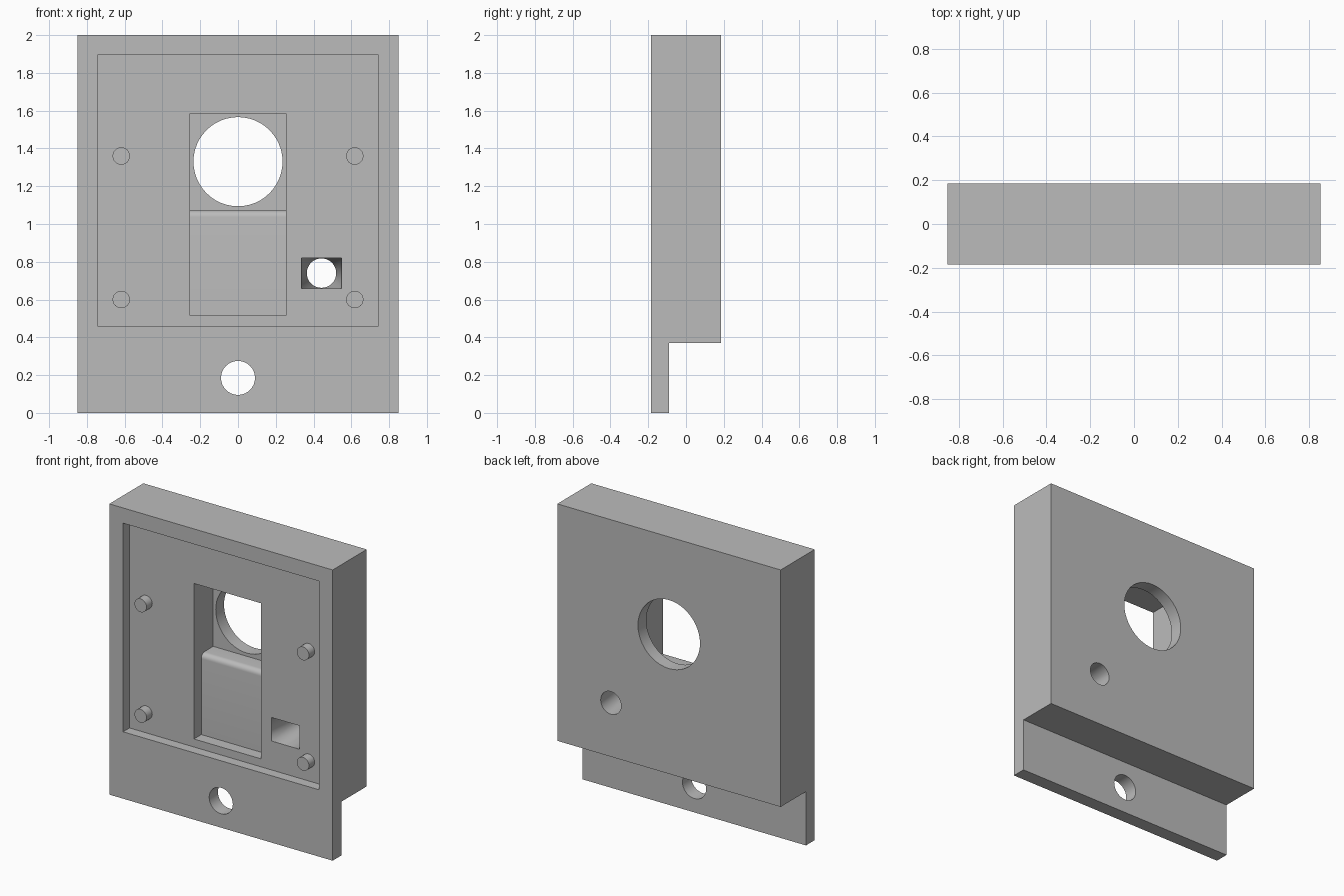
import bpy, bmesh, math

if "Cube" in bpy.data.objects:
    bpy.data.objects.remove(bpy.data.objects["Cube"])

grey = bpy.data.materials.new("plain_grey")
grey.diffuse_color = (0.5, 0.5, 0.5, 1)
grey.use_nodes = True
grey.node_tree.nodes["Principled BSDF"].inputs["Base Color"].default_value = grey.diffuse_color


def loft(name, rings):
    """Closed solid skinned through rings of equal point count."""
    bm = bmesh.new()
    loops = [[bm.verts.new(p) for p in r] for r in rings]
    n = len(loops[0])
    bm.faces.new(loops[0])
    bm.faces.new(loops[-1][::-1])
    for a, b in zip(loops, loops[1:]):
        for i in range(n):
            bm.faces.new((a[i], b[i], b[(i + 1) % n], a[(i + 1) % n]))
    bmesh.ops.remove_doubles(bm, verts=bm.verts, dist=1e-5)
    bmesh.ops.recalc_face_normals(bm, faces=bm.faces)
    me = bpy.data.meshes.new(name)
    bm.to_mesh(me)
    bm.free()
    me.materials.append(grey)
    ob = bpy.data.objects.new(name, me)
    bpy.context.collection.objects.link(ob)
    return ob


def side_profile(name, half_width, yz):
    """Extrude a side outline along x."""
    return loft(name, [[(x, y, z) for y, z in yz] for x in (-half_width, half_width)])


def circle(x, y, z, r, n=32):
    return [(x + r * math.cos(2 * math.pi * i / n), y, z + r * math.sin(2 * math.pi * i / n))
            for i in range(n)]


def cylinder(name, x, z, r, y0, y1, n=32):
    return loft(name, [circle(x, y0, z, r, n), circle(x, y1, z, r, n)])


def rect(cx, y, cz, hx, hz, n=32):
    """Rectangle as n points: each quarter collapses on a corner."""
    pts = []
    for i in range(n):
        q = (i * 4) // n
        pts.append((cx + (hx, -hx, -hx, hx)[q], y, cz + (hz, hz, -hz, -hz)[q]))
    return pts


# Stepped body with thin lower flange
body = side_profile("housing", 0.85, [(-0.185, 0), (-0.09, 0), (-0.09, 0.37), (0.185, 0.37),
                                      (0.185, 2), (-0.185, 2)])

FLOOR = -0.115   # floor of the shallow front recess
# Stepped pocket outline with rounded ledge edge
r = 0.035
ledge = [(-0.035 + r - r * math.cos(a), 1.072 - r + r * math.sin(a))
         for a in (math.pi / 2 * i / 6 for i in range(7))]
pocket = [(-0.3, 0.515), (-0.035, 0.515)] + ledge + [(0.095, 1.072), (0.095, 1.585), (-0.3, 1.585)]

cutters = [
    side_profile("recess_cutter", 0.745, [(-0.3, 0.46), (FLOOR, 0.46), (FLOOR, 1.895), (-0.3, 1.895)]),
    side_profile("pocket_cutter", 0.255, pocket),
    cylinder("large_hole_cutter", 0, 1.33, 0.236, 0.05, 0.3, 48),
    cylinder("flange_hole_cutter", 0, 0.185, 0.09, -0.3, 0.0),
    # Square-to-round funnel through the plate
    loft("funnel_cutter", [rect(0.442, -0.3, 0.74, 0.107, 0.081), rect(0.442, -0.11, 0.74, 0.107, 0.081),
                           circle(0.442, 0.18, 0.74, 0.078), circle(0.442, 0.3, 0.74, 0.078)]),
]
bpy.context.view_layer.objects.active = body
for c in cutters:
    m = body.modifiers.new("cut", 'BOOLEAN')
    m.operation = 'DIFFERENCE'
    m.solver = 'EXACT'
    m.object = c
    bpy.ops.object.modifier_apply(modifier=m.name)
    bpy.data.objects.remove(c)

# Four mounting pins in the recess
pins = [cylinder("mounting_pin", sx * 0.618, z, 0.046, -0.177, FLOOR + 0.005, 24)
        for sx in (-1, 1) for z in (0.6, 1.36)]

# Smooth round surfaces, keep edges sharp
bpy.ops.object.select_all(action='DESELECT')
for ob in [body] + pins:
    ob.select_set(True)
bpy.ops.object.shade_smooth_by_angle(angle=math.radians(25))
